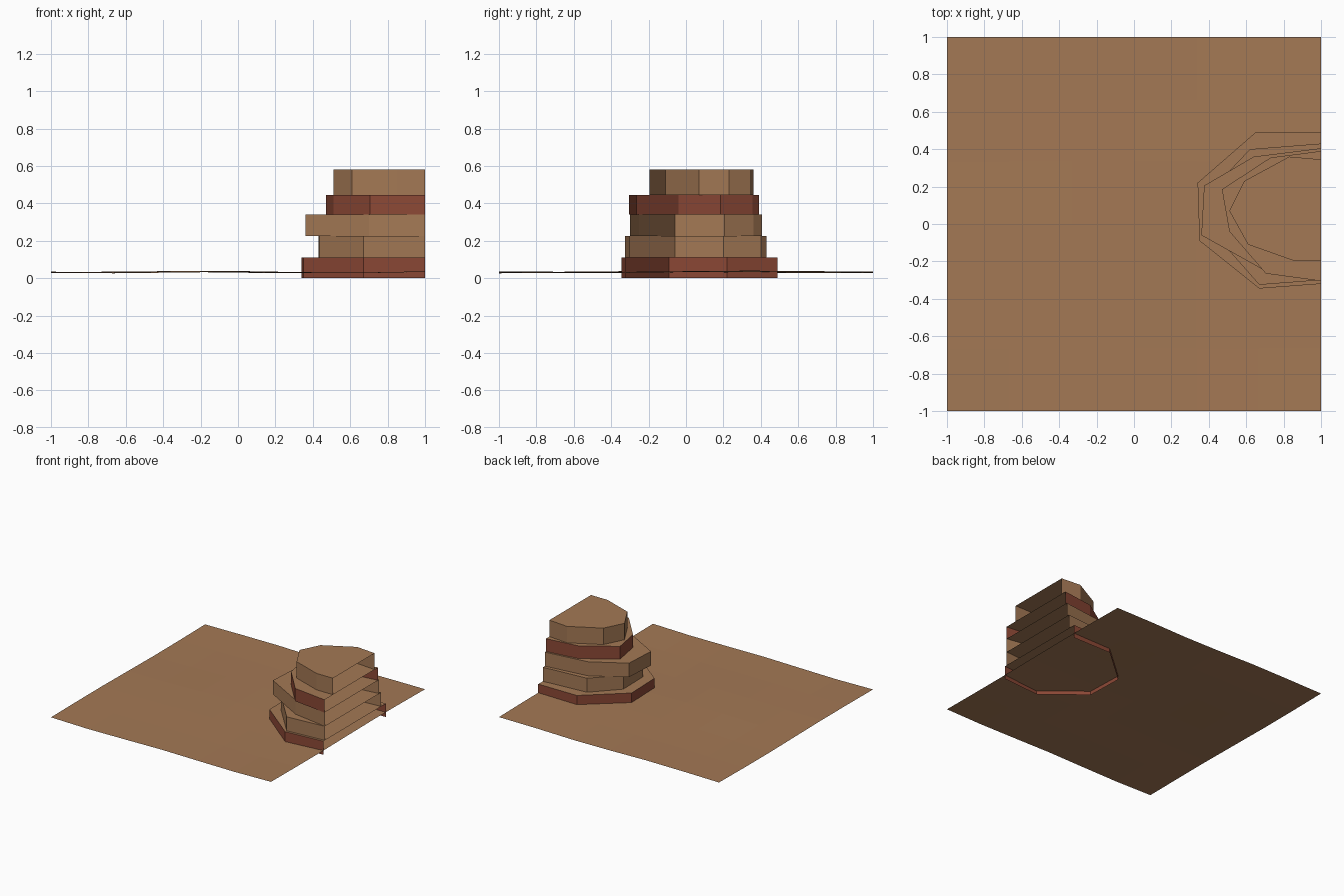
import bpy, bmesh, math

if "Cube" in bpy.data.objects:
    bpy.data.objects.remove(bpy.data.objects["Cube"])


def material(name, rgb):
    m = bpy.data.materials.new(name)
    m.diffuse_color = (*rgb, 1)
    m.use_nodes = True
    m.node_tree.nodes["Principled BSDF"].inputs["Base Color"].default_value = m.diffuse_color
    return m


SAND = material("sandstone", (0.37, 0.19, 0.09))
RED = material("red_rock", (0.26, 0.065, 0.036))


def finish(name, bm, mats):
    me = bpy.data.meshes.new(name)
    bm.to_mesh(me)
    bm.free()
    for m in mats:
        me.materials.append(m)
    ob = bpy.data.objects.new(name, me)
    bpy.context.collection.objects.link(ob)
    return ob


# Gently rolling desert floor, a single open sheet
bm = bmesh.new()
bmesh.ops.create_grid(bm, x_segments=6, y_segments=6, size=1)
for v in bm.verts:
    x, y = v.co.x, v.co.y
    v.co.z = 0.033 + 0.004 * math.sin(5 * x + 2.6 + y) + 0.003 * math.cos(4 * y - 1.5 * x)
finish("desert_floor", bm, [SAND])


def rock_layer(name, outline, z0, z1, wall):
    """Half-round slab, open at its base and on the x = 1 cut; the top is sandstone."""
    bm = bmesh.new()
    low = [bm.verts.new((x, y, z0)) for x, y in outline]
    high = [bm.verts.new((x, y, z1)) for x, y in outline]
    for i in range(len(outline) - 1):
        bm.faces.new((low[i], low[i + 1], high[i + 1], high[i])).material_index = 1
    bm.faces.new(high).material_index = 0
    # outlines run anticlockwise, so walls face out and the top faces up
    bm.normal_update()
    return finish(name, bm, [SAND, wall])


# Mesa layers, bottom to top: outline from the back cut edge round to the front
rock_layer("mesa_base", [(1, .49), (.65, .49), (.34, .22), (.35, -.09),
                         (.67, -.345), (1, -.32)], 0, .11, RED)
rock_layer("mesa_second", [(1, .43), (.62, .40), (.43, .20), (.435, -.06),
                           (.67, -.325), (1, -.30)], .11, .225, SAND)
rock_layer("mesa_third", [(1, .405), (.64, .36), (.375, .205), (.36, -.06),
                          (.70, -.25), (1, -.30)], .225, .34, SAND)
rock_layer("mesa_fourth", [(1, .39), (.73, .355), (.47, .185), (.51, -.04),
                           (.705, -.265), (1, -.305)], .34, .445, RED)
rock_layer("mesa_top", [(1, .345), (.83, .36), (.59, .23), (.51, .07), (.61, -.11),
                        (.85, -.195), (1, -.195)], .445, .58, SAND)
